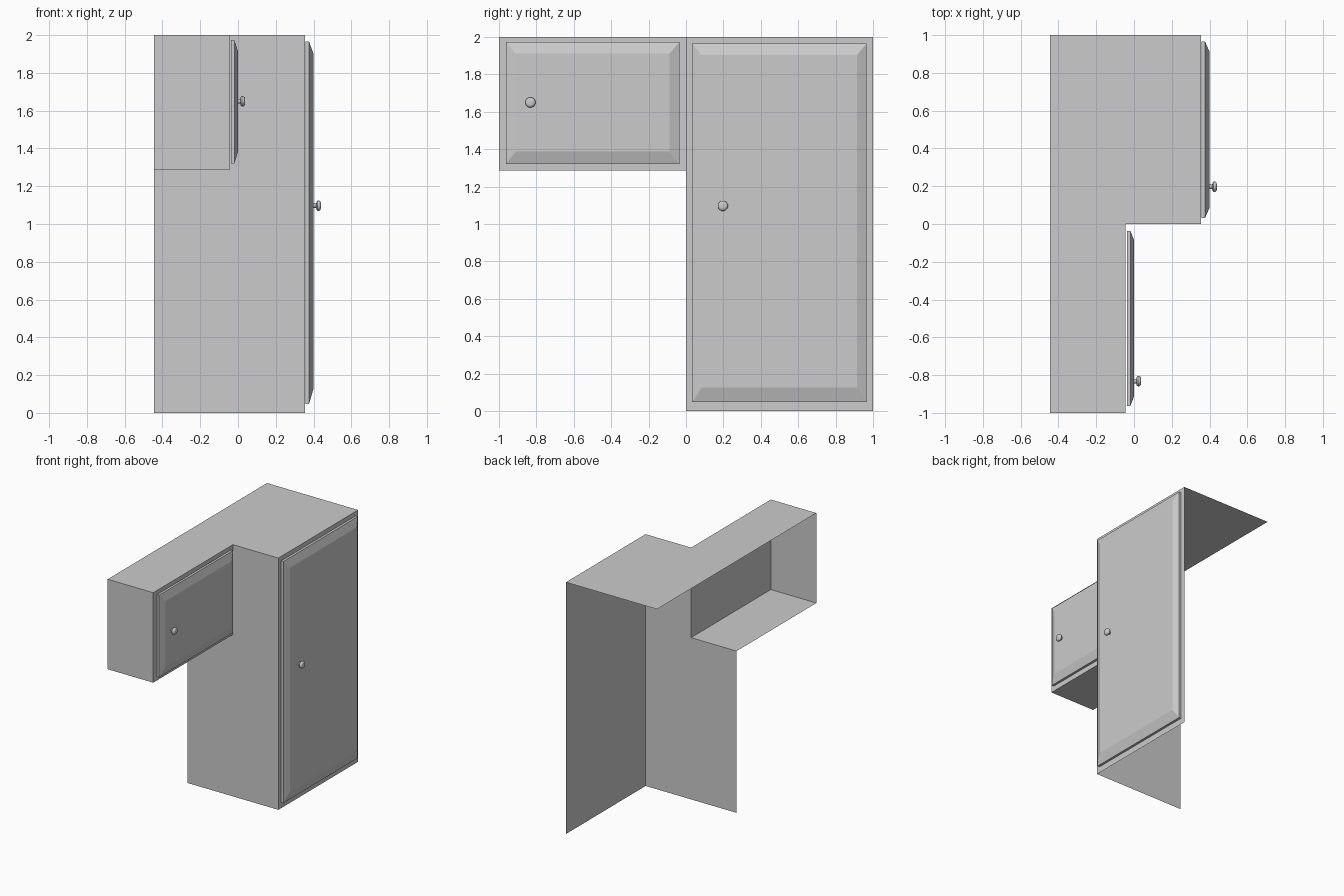
import bpy, bmesh, math

if "Cube" in bpy.data.objects:
    bpy.data.objects.remove(bpy.data.objects["Cube"])


def finish(name, bm, smooth=False):
    me = bpy.data.meshes.new(name)
    bmesh.ops.remove_doubles(bm, verts=bm.verts, dist=1e-5)
    bmesh.ops.recalc_face_normals(bm, faces=bm.faces)
    bm.to_mesh(me)
    bm.free()
    ob = bpy.data.objects.new(name, me)
    bpy.context.collection.objects.link(ob)
    if smooth:
        bpy.context.view_layer.objects.active = ob
        ob.select_set(True)
        bpy.ops.object.shade_smooth_by_angle(angle=math.radians(40))
        ob.select_set(False)
    return ob


BACK, TALL, SMALL, LOW = -0.445, 0.355, -0.045, 1.285

# Cabinet shell: open at the back, the far side and under the tall part
bm = bmesh.new()


def face(*pts):
    bm.faces.new([bm.verts.new(p) for p in pts])


# top
face((BACK, -1, 2), (SMALL, -1, 2), (SMALL, 0, 2), (TALL, 0, 2), (TALL, 1, 2), (BACK, 1, 2))
# tall front panel
face((TALL, 0, 0), (TALL, 1, 0), (TALL, 1, 2), (TALL, 0, 2))
# L-shaped side wall, open into the small cabinet
face((BACK, 0, 0), (TALL, 0, 0), (TALL, 0, 2), (SMALL, 0, 2), (SMALL, 0, LOW), (BACK, 0, LOW))
# small cabinet front, end and bottom
face((SMALL, -1, LOW), (SMALL, 0, LOW), (SMALL, 0, 2), (SMALL, -1, 2))
face((BACK, -1, LOW), (SMALL, -1, LOW), (SMALL, -1, 2), (BACK, -1, 2))
face((BACK, -1, LOW), (BACK, 0, LOW), (SMALL, 0, LOW), (SMALL, -1, LOW))
finish("cabinet_shell", bm)


# Door: slab edge plus bevelled raised panel, stacked from rectangles
def door(name, xs, outer, inner):
    bm = bmesh.new()
    rings = []
    for x, (y0, y1, z0, z1) in zip(xs, (outer, outer, inner)):
        rings.append([bm.verts.new(p) for p in
                      ((x, y0, z0), (x, y1, z0), (x, y1, z1), (x, y0, z1))])
    for a, b in zip(rings, rings[1:]):
        for i in range(4):
            j = (i + 1) % 4
            bm.faces.new((a[i], a[j], b[j], b[i]))
    bm.faces.new(rings[-1])
    bm.faces.new(rings[0][::-1])
    finish(name, bm)


door("tall_door", (0.357, 0.376, 0.399), (0.032, 0.966, 0.047, 1.966), (0.084, 0.914, 0.126, 1.903))
door("small_door", (-0.038, -0.019, 0.001), (-0.963, -0.036, 1.32, 1.973), (-0.911, -0.088, 1.387, 1.911))


# Knob: lathed profile around the x axis
def knob(name, x, y, z, n=12):
    profile = [(-0.005, 0.012), (0.013, 0.012), (0.014, 0.022), (0.02, 0.028),
               (0.029, 0.028), (0.036, 0.022), (0.038, 0.012)]
    bm = bmesh.new()
    rings = [[bm.verts.new((x + d, y + r * math.cos(math.tau * (i + .5) / n),
                            z + r * math.sin(math.tau * (i + .5) / n)))
              for i in range(n)] for d, r in profile]
    for a, b in zip(rings, rings[1:]):
        for i in range(n):
            j = (i + 1) % n
            bm.faces.new((a[i], a[j], b[j], b[i]))
    bm.faces.new(rings[0][::-1])
    bm.faces.new(rings[-1])
    finish(name, bm, True)


knob("tall_door_knob", 0.401, 0.197, 1.097)
knob("small_door_knob", 0.0, -0.832, 1.65)
